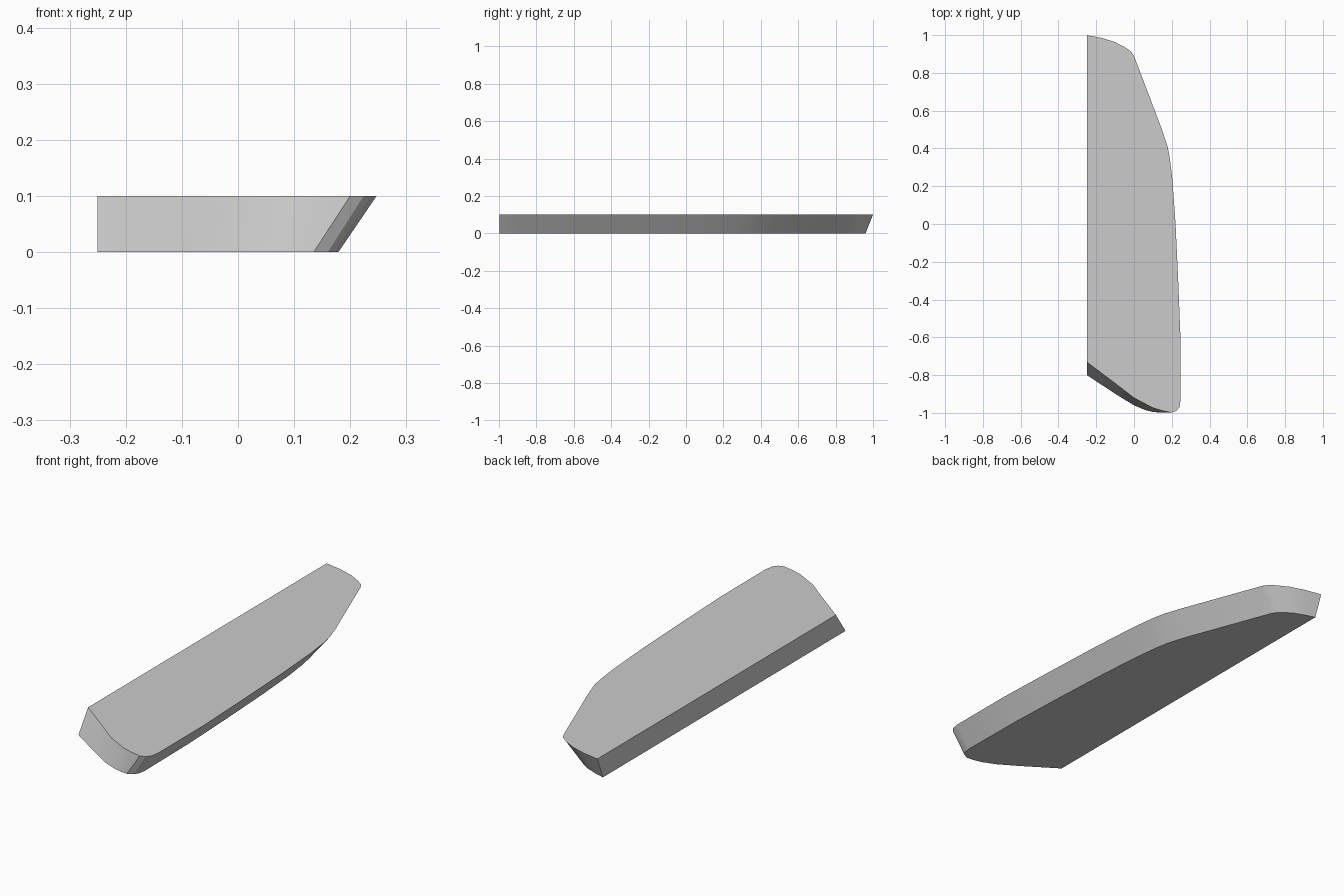
import bpy, bmesh, math

if "Cube" in bpy.data.objects:
    bpy.data.objects.remove(bpy.data.objects["Cube"])

# Matching (x, y) outlines: top rim and smaller, shifted bottom rim
top = [(-.25, 1), (-.17, .985), (-.1, .963), (-.045, .934), (-.015, .912), (0, .89),
       (.15, .495), (.178, .41), (.19, .345), (.203, .24), (.22, 0), (.234, -.3),
       (.246, -.6), (.247, -.93), (.24, -.97), (.224, -.99), (.2, -.998),
       (.15, -.988), (.1, -.973), (0, -.92), (-.1, -.843), (-.25, -.73)]
bottom = [(-.25, .96), (-.2, .945), (-.15, .925), (-.11, .9), (-.09, .88), (-.076, .857),
          (.08, .445), (.106, .36), (.118, .295), (.131, .19), (.148, -.03), (.163, -.31),
          (.175, -.6), (.179, -.93), (.173, -.965), (.16, -.985), (.135, -.998),
          (.1, -.995), (.06, -.985), (0, -.96), (-.09, -.905), (-.25, -.8)]

# Slab body: two caps joined by a sloping wall
bm = bmesh.new()
upper = [bm.verts.new((x, y, .1)) for x, y in top]
lower = [bm.verts.new((x, y, 0)) for x, y in bottom]
bm.faces.new(upper)
bm.faces.new(lower)
n = len(top)
for i in range(n):
    j = (i + 1) % n
    bm.faces.new((upper[i], upper[j], lower[j], lower[i]))
bmesh.ops.recalc_face_normals(bm, faces=bm.faces)
mesh = bpy.data.meshes.new("half_hull_slab")
bm.to_mesh(mesh)
bm.free()
slab = bpy.data.objects.new("half_hull_slab", mesh)
bpy.context.collection.objects.link(slab)

# Smooth curved wall with crisp rims
bpy.context.view_layer.objects.active = slab
slab.select_set(True)
bpy.ops.object.shade_smooth_by_angle(angle=math.radians(30))
